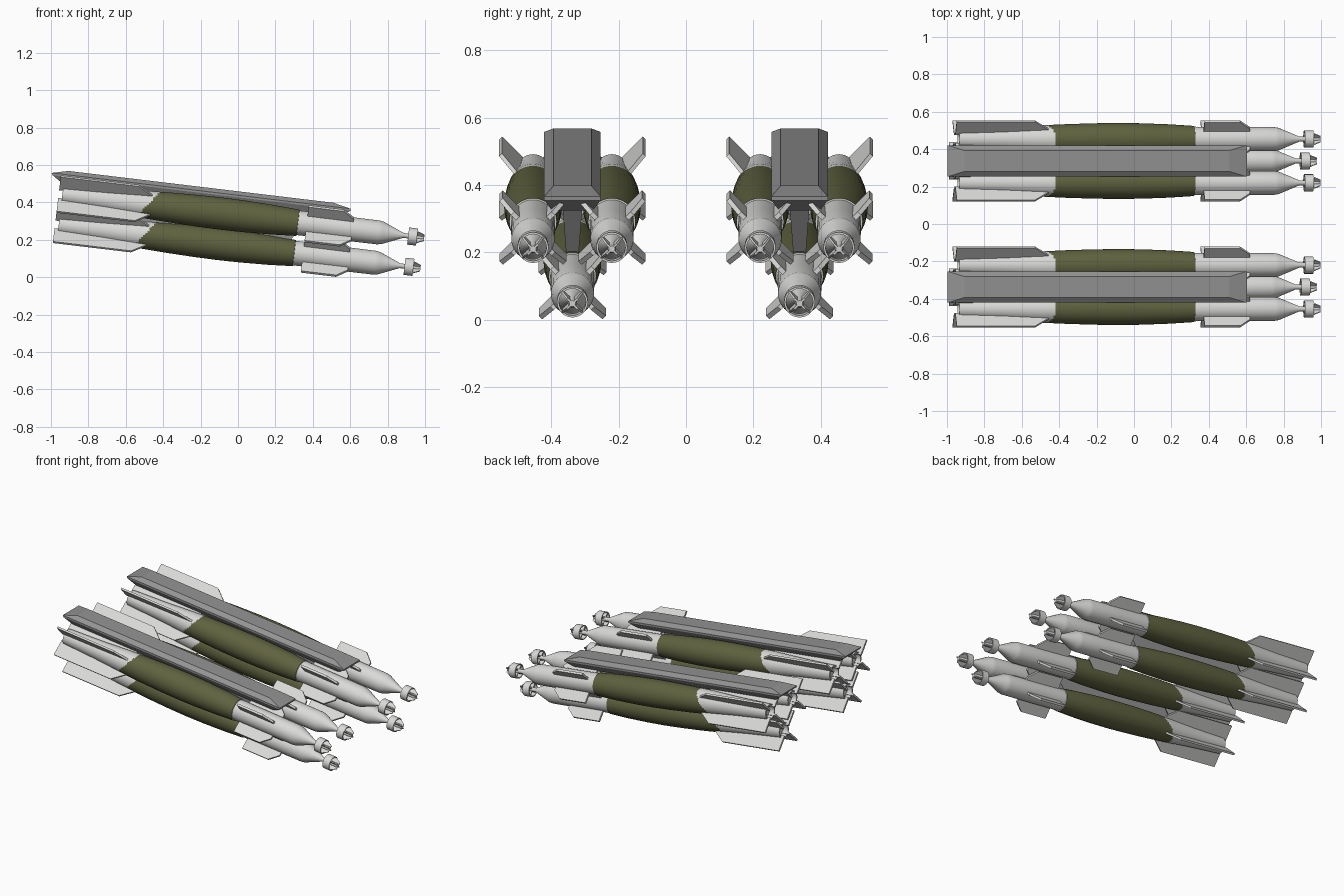
import bpy, bmesh, math
from mathutils import Matrix

if "Cube" in bpy.data.objects:
    bpy.data.objects.remove(bpy.data.objects["Cube"])

TILT = math.radians(6.84)      # whole load points slightly nose down
SEG = 40


def mat(name, c):
    m = bpy.data.materials.new(name)
    m.diffuse_color = (*c, 1)
    m.use_nodes = True
    m.node_tree.nodes["Principled BSDF"].inputs["Base Color"].default_value = m.diffuse_color
    return m


PALE = mat("pale_grey", (0.70, 0.70, 0.69))
OLIVE = mat("olive_green", (0.115, 0.122, 0.050))
STEEL = mat("mid_grey", (0.29, 0.29, 0.29))


def finish(bm, name, mats, smooth=True):
    bmesh.ops.recalc_face_normals(bm, faces=bm.faces)
    for f in bm.faces:
        f.smooth = smooth
    for e in bm.edges:
        if len(e.link_faces) == 2:
            e.smooth = e.calc_face_angle(0) < math.radians(30)
    me = bpy.data.meshes.new(name)
    bm.to_mesh(me)
    bm.free()
    for m in mats:
        me.materials.append(m)
    return me


def lathe(bm, profile, seg=SEG, closed=False):
    """Revolve (u, r) points about the x axis."""
    rings = []
    for u, r in profile:
        if r == 0:
            rings.append([bm.verts.new((u, 0, 0))])
        else:
            rings.append([bm.verts.new((u, r * math.cos(2 * math.pi * i / seg),
                                        r * math.sin(2 * math.pi * i / seg))) for i in range(seg)])
    pairs = list(zip(rings, rings[1:]))
    if closed:
        pairs.append((rings[-1], rings[0]))
    for a, b in pairs:
        for i in range(seg):
            j = (i + 1) % seg
            vs = [a[i % len(a)], a[j % len(a)], b[j % len(b)], b[i % len(b)]]
            bm.faces.new(list(dict.fromkeys(vs)))


def plates(bm, outline, thick):
    """Four flat plates in an X; outline is (u, radius) points."""
    for k in range(4):
        a = math.pi / 4 + k * math.pi / 2
        c, s = math.cos(a), math.sin(a)
        lo, hi = [[bm.verts.new((u, r * c - t * s, r * s + t * c)) for u, r in outline]
                  for t in (-thick / 2, thick / 2)]
        bm.faces.new(lo)
        bm.faces.new(hi[::-1])
        n = len(outline)
        for i in range(n):
            j = (i + 1) % n
            bm.faces.new((lo[i], hi[i], hi[j], lo[j]))


# Bomb body: finely ringed near the rear paint edge
KEYS = [(-0.985, .050), (-.75, .060), (-.55, .073), (-.40, .080), (-.25, .0845),
        (-.12, .086), (0, .0845), (.15, .079), (.283, .0705)]


def radius(u):
    for (u0, r0), (u1, r1) in zip(KEYS, KEYS[1:]):
        if u <= u1:
            return r0 + (r1 - r0) * (u - u0) / (u1 - u0)
    return KEYS[-1][1]


us = [-.985, -.85, -.75, -.65] + [-.60 + .01 * i for i in range(16)] + \
     [-.40, -.32, -.25, -.18, -.12, -.06, 0, .08, .15, .22, .283]
prof = [(-.95, 0), (-.95, .040), (-.985, .042)] + [(u, radius(u)) for u in us]
prof += [(.284, .066), (.50, .065), (.716, .064), (.74, .060), (.852, .013),
         (.950, .013), (.963, .009), (.963, 0)]
bm = bmesh.new()
lathe(bm, prof)
for f in bm.faces:
    c = f.calc_center_median()
    up = c.z / max(math.hypot(c.y, c.z), 1e-6)
    f.material_index = int(-.525 + .055 * up < c.x < .283)
body = finish(bm, "bomb_body", [PALE, OLIVE])

# Tail fins and front fins
bm = bmesh.new()
plates(bm, [(-1.005, .035), (-1.005, .136), (-.585, .136), (-.50, .070), (-.50, .035)], .012)
tail = finish(bm, "tail_fins", [PALE], False)
bm = bmesh.new()
plates(bm, [(.33, .04), (.33, .134), (.52, .134), (.578, .085), (.578, .04)], .014)
canard = finish(bm, "front_fins", [PALE], False)

# Nose ring with its cross vanes
bm = bmesh.new()
lathe(bm, [(.877, .046), (.925, .046), (.925, .040), (.877, .040)], 24, True)
plates(bm, [(.880, .008), (.880, .043), (.925, .043), (.963, .022), (.963, .008)], .006)
ring = finish(bm, "nose_ring", [PALE])


def loft(sections, name):
    """Stack of rectangles (w, half_width, u_rear, u_front) joined upwards."""
    bm = bmesh.new()
    loops = [[bm.verts.new(p) for p in ((a, -h, w), (b, -h, w), (b, h, w), (a, h, w))]
             for w, h, a, b in sections]
    for lo, hi in zip(loops, loops[1:]):
        for i in range(4):
            j = (i + 1) % 4
            bm.faces.new((lo[i], lo[j], hi[j], hi[i]))
    bm.faces.new(loops[0][::-1])
    bm.faces.new(loops[-1])
    return finish(bm, name, [STEEL], False)


# Carrier rack on top, and the web down to the lower bomb
rack = loft([(.385, .060, -.99, .49), (.424, .084, -1.05, .555), (.435, .084, -1.056, .555),
             (.456, .056, -.968, .459)], "carrier_rack")
web = loft([(.22, .018, -.65, .25), (.39, .030, -.70, .35)], "rack_web")


def place(me, name, y, w):
    ob = bpy.data.objects.new(name, me)
    ob.matrix_world = Matrix.Translation((0, y, 0)) @ Matrix.Rotation(TILT, 4, 'Y') \
        @ Matrix.Translation((0, 0, w))
    bpy.context.collection.objects.link(ob)


# Two clusters of three bombs
for side, y0 in (("right", -.337), ("left", .337)):
    place(rack, side + "_carrier_rack", y0, 0)
    place(web, side + "_rack_web", y0, 0)
    for spot, dy, w in (("lower", 0, .164), ("inner", -math.copysign(.117, y0), .327),
                        ("outer", math.copysign(.117, y0), .327)):
        for me, part in ((body, "bomb_body"), (tail, "tail_fins"),
                         (canard, "front_fins"), (ring, "nose_ring")):
            place(me, f"{side}_{spot}_{part}", y0 + dy, w)
